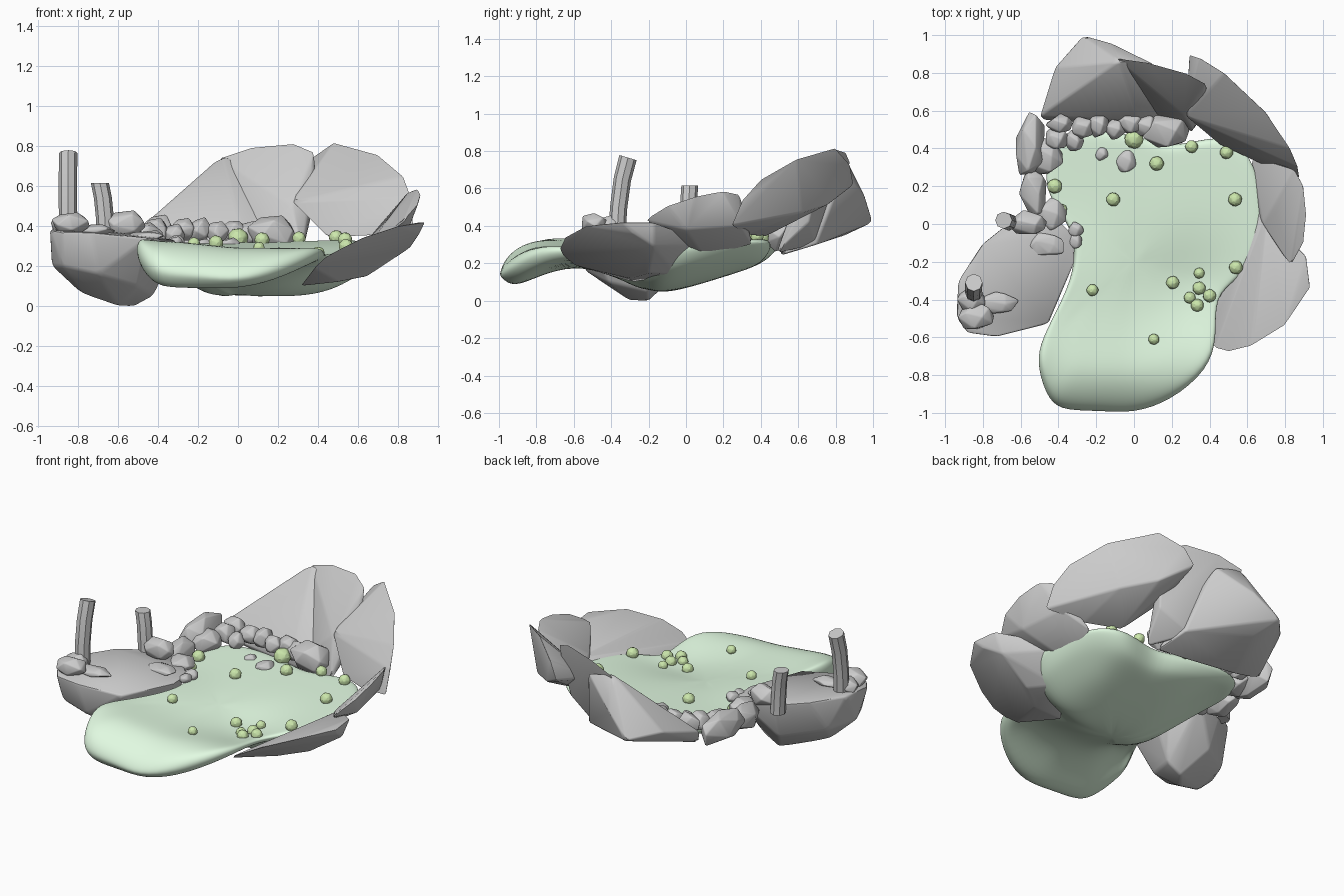
import bpy, bmesh, math, random
from mathutils import Vector

if "Cube" in bpy.data.objects:
    bpy.data.objects.remove(bpy.data.objects["Cube"])

random.seed(4)


def material(name, rgb):
    m = bpy.data.materials.new(name)
    m.diffuse_color = (*rgb, 1)
    m.use_nodes = True
    m.node_tree.nodes["Principled BSDF"].inputs["Base Color"].default_value = m.diffuse_color
    return m


SLIME = material("pale_green", (0.76, 0.96, 0.76))
BUBBLE = material("leaf_green", (0.60, 0.80, 0.41))


def finish(name, bm, mat=None, angle=45):
    bmesh.ops.recalc_face_normals(bm, faces=bm.faces[:])
    me = bpy.data.meshes.new(name)
    bm.to_mesh(me)
    bm.free()
    ob = bpy.data.objects.new(name, me)
    bpy.context.collection.objects.link(ob)
    if mat:
        me.materials.append(mat)
    bpy.ops.object.select_all(action='DESELECT')
    ob.select_set(True)
    bpy.context.view_layer.objects.active = ob
    bpy.ops.object.shade_smooth_by_angle(angle=math.radians(angle))
    return ob


def rock(name, pts, bevel=0.012):
    """Faceted stone: convex hull of a few corners with softened edges."""
    bm = bmesh.new()
    for p in pts:
        bm.verts.new(p)
    bmesh.ops.convex_hull(bm, input=bm.verts[:])
    bmesh.ops.delete(bm, geom=[v for v in bm.verts if not v.link_faces], context='VERTS')
    bmesh.ops.dissolve_limit(bm, angle_limit=math.radians(8), verts=bm.verts[:], edges=bm.edges[:])
    bmesh.ops.bevel(bm, geom=bm.edges[:], offset=bevel, segments=2, profile=0.5,
                    affect='EDGES', clamp_overlap=True)
    return finish(name, bm)


def pebble(name, c, size):
    """Small random stone inside an ellipsoid of the given full size."""
    pts = []
    for i in range(14):
        z = 1 - 2 * (i + 0.5) / 14
        a = i * 2.4 + random.uniform(-0.3, 0.3)
        r = math.sqrt(1 - z * z)
        d = Vector((r * math.cos(a), r * math.sin(a), z)) * random.uniform(0.9, 1.08)
        pts.append([c[k] + d[k] * size[k] / 2 for k in range(3)])
    return rock(name, pts, 0.006)


# slime pool: top (hump at the front, dip in the middle right) and underside heights
def top_z(x, y):
    left = min(1, max(0, -x / 0.5)) * min(1, max(0, (0.1 - y) / 0.4))
    z = 0.30 + 0.05 * left + 0.03 * max(0, x)
    z += 0.05 * max(0, y + 0.5) - 0.03 * min(1, max(0, (y + 0.8) / 0.35))
    z -= 0.05 * math.exp(-((x - 0.3) ** 2 + (y + 0.33) ** 2) / 0.06)
    return z - 0.14 * (max(0, -0.74 - y) / 0.26) ** 2


UNDER = [(-1.1, .08), (-.92, .07), (-.78, .13), (-.65, .2), (-.48, .18), (-.27, .07), (-.1, .04),
         (.1, .095), (.4, .19), (.7, .24)]


def under_z(x, y):
    for (a, za), (b, zb) in zip(UNDER, UNDER[1:]):
        if y <= b:
            z = za + (zb - za) * (y - a) / (b - a)
            break
    if y > -0.6:
        z += 0.5 * max(0, -0.13 - x) + 0.5 * max(0, x - 0.42)
        if y < -0.2:
            z += 0.5 * max(0, x - 0.22)
    else:
        z += 0.12 * max(0, x)
    return min(z, top_z(x, y) - 0.05)


outline = [(-.51, -.76), (-.45, -.94), (-.36, -.985), (-.18, -.985), (0, -1.0), (.2, -.93), (.39, -.77),
           (.44, -.6), (.42, -.38), (.55, -.29), (.66, -.16), (.7, 0), (.67, .2), (.61, .36),
           (.52, .44), (.4, .46), (.2, .4), (.05, .46), (-.2, .5), (-.4, .47), (-.47, .32),
           (-.46, .16), (-.38, .05), (-.3, -.1), (-.33, -.3), (-.42, -.48), (-.5, -.64)]
rings = [(.2, 0), (.4, 0), (.6, 0), (.75, 0), (.87, 0), (.95, 0), (.99, .08), (1.01, .3),
         (.99, .6), (.94, .9), (.86, 1), (.68, 1), (.45, 1), (.2, 1)]
bm = bmesh.new()
cx, cy = 0, -0.2
loops = []
for s, t in rings:
    loop = []
    for x, y in outline:
        px, py = cx + (x - cx) * s, cy + (y - cy) * s
        loop.append(bm.verts.new((px, py, top_z(px, py) * (1 - t) + under_z(px, py) * t)))
    loops.append(loop)
n = len(outline)
for a, b in zip(loops, loops[1:]):
    for i in range(n):
        bm.faces.new((a[i], a[(i + 1) % n], b[(i + 1) % n], b[i]))
for loop, z in ((loops[0], top_z(cx, cy)), (loops[-1], under_z(cx, cy))):
    mid = bm.verts.new((cx, cy, z))
    for i in range(n):
        bm.faces.new((loop[i], loop[(i + 1) % n], mid))
pool = finish("slime_pool", bm, SLIME, 80)
pool.modifiers.new("smooth", 'SUBSURF').levels = 2
pool.modifiers["smooth"].render_levels = 2

# large rocks around the pool
rock("left_rock", [(-.93, -.3, .39), (-.94, -.5, .38), (-.88, -.58, .37), (-.73, -.6, .37),
     (-.45, -.53, .34), (-.31, -.2, .33), (-.32, -.05, .33), (-.45, .07, .35), (-.65, .02, .38),
     (-.8, -.1, .39), (-.93, -.4, .2), (-.88, -.52, .2), (-.7, -.54, .16), (-.78, -.35, .06),
     (-.6, -.3, 0), (-.52, -.2, -.005), (-.42, -.2, .05), (-.5, -.42, .1), (-.62, -.05, .14), (-.85, -.22, .18)], .015)
rock("front_right_rock", [(.43, -.66, .24), (.5, -.685, .28), (.31, -.28, .1), (.38, -.6, .19), (.5, -.3, .12),
     (.62, -.65, .34), (.8, -.54, .4), (.935, -.34, .42), (.915, -.17, .42), (.7, .04, .34),
     (.63, .09, .29), (.55, -.05, .14), (.65, -.2, .15), (.86, -.17, .29), (.91, -.28, .36)])
rock("right_rock", [(.68, 0, .34), (.83, -.23, .43), (.9, -.1, .51), (.915, .05, .56), (.9, .2, .59),
     (.85, .29, .57), (.62, .36, .3), (.63, .1, .23), (.85, 0, .38), (.8, .3, .4)])
rock("back_right_rock", [(.29, .9, .62), (.35, .88, .73), (.48, .8, .82), (.7, .59, .76), (.83, .4, .65),
     (.88, .24, .4), (.87, .3, .54), (.27, .57, .52), (.45, .42, .34), (.66, .32, .35),
     (.62, .62, .47), (.45, .77, .52)])
rock("back_rock", [(-.5, .57, .38), (-.42, .83, .45), (-.27, 1.0, .42), (-.12, .96, .55), (-.08, .86, .75),
     (.1, .85, .7), (.02, .55, .38), (-.48, .55, .3), (.25, .5, .24), (.2, .7, .3),
     (-.3, .56, .26), (-.2, .85, .35), (-.25, .86, .6)])
rock("back_slab", [(-.1, .88, .74), (.07, .86, .8), (.28, .8, .82), (.385, .74, .77), (.39, .71, .65),
     (.27, .57, .5), (.32, .48, .25), (.1, .58, .35), (.15, .7, .3), (.36, .66, .42), (.1, .8, .55)])

# small stones: x, y, z centre and full size
stones = [(-.55, .42, .37, .18, .38, .22), (-.47, .36, .35, .2, .22, .16), (-.41, .45, .38, .15, .13, .14),
          (-.39, .53, .39, .16, .12, .14), (-.32, .44, .36, .13, .12, .11), (-.27, .51, .38, .13, .13, .13),
          (-.19, .52, .38, .14, .13, .14), (-.1, .5, .37, .13, .12, .12), (-.02, .53, .37, .15, .12, .13),
          (.17, .49, .36, .28, .2, .2), (-.17, .37, .31, .08, .08, .06), (-.04, .33, .31, .12, .14, .07),
          (-.53, .17, .33, .16, .3, .17), (-.44, .05, .33, .18, .2, .1), (-.31, -.03, .32, .09, .09, .08),
          (-.31, -.09, .32, .08, .1, .06), (-.46, -.11, .35, .22, .14, .05), (.06, .52, .36, .15, .13, .14)]
for i, s in enumerate(stones):
    pebble(f"stone_{i + 1}", s[:3], s[3:])

# stones at the feet of the posts
for i, s in enumerate([(-.84, -.49, .41, .2, .16, .13), (-.73, -.42, .38, .26, .13, .06),
                       (-.86, -.4, .4, .16, .14, .12), (-.56, .0, .41, .22, .15, .15)]):
    pebble(f"post_stone_{i + 1}", s[:3], s[3:])


# eight-sided leaning posts
def post(name, path, r):
    bm = bmesh.new()
    loops = [[bm.verts.new((x + r * math.cos(k * math.pi / 4), y + r * math.sin(k * math.pi / 4),
                            z + tilt * math.sin(k * math.pi / 4) * r))
              for k in range(8)] for x, y, z, tilt in path]
    for a, b in zip(loops, loops[1:]):
        for k in range(8):
            bm.faces.new((a[k], a[(k + 1) % 8], b[(k + 1) % 8], b[k]))
    bm.faces.new(loops[0])
    bm.faces.new(loops[-1])
    return finish(name, bm, None, 20)


post("tall_post", [(-.845, -.37, .34, 0), (-.85, -.36, .5, -.1), (-.85, -.34, .65, -.2),
                   (-.848, -.31, .765, -.3)], .046)
post("short_post", [(-.66, .01, .33, 0), (-.665, .01, .44, 0), (-.675, .015, .54, 0),
                    (-.69, .02, .615, 0)], .045)

# bubbles resting on the slime
bubbles = [(-.42, .2, .046), (-.38, .08, .03), (-.11, .13, .043), (0, .45, .06), (.12, .32, .045),
           (.305, .41, .04), (.49, .38, .042), (.535, .13, .043), (.54, -.23, .043), (.345, -.26, .034),
           (.205, -.31, .041), (.295, -.39, .037), (.345, -.34, .041), (.335, -.43, .041),
           (.4, -.38, .041), (-.22, -.35, .037), (.105, -.61, .034)]
for i, (x, y, r) in enumerate(bubbles):
    bm = bmesh.new()
    bmesh.ops.create_icosphere(bm, subdivisions=1, radius=r)
    bmesh.ops.rotate(bm, verts=bm.verts[:], matrix=Vector((0, 0, 1)).rotation_difference(
        Vector((random.uniform(-1, 1), random.uniform(-1, 1), 1))).to_matrix())
    bmesh.ops.bevel(bm, geom=bm.edges[:], offset=r * 0.15, segments=1, affect='EDGES')
    bmesh.ops.translate(bm, verts=bm.verts[:], vec=(x, y, top_z(x, y) + r * 0.35))
    finish(f"bubble_{i + 1}", bm, BUBBLE, 25)
